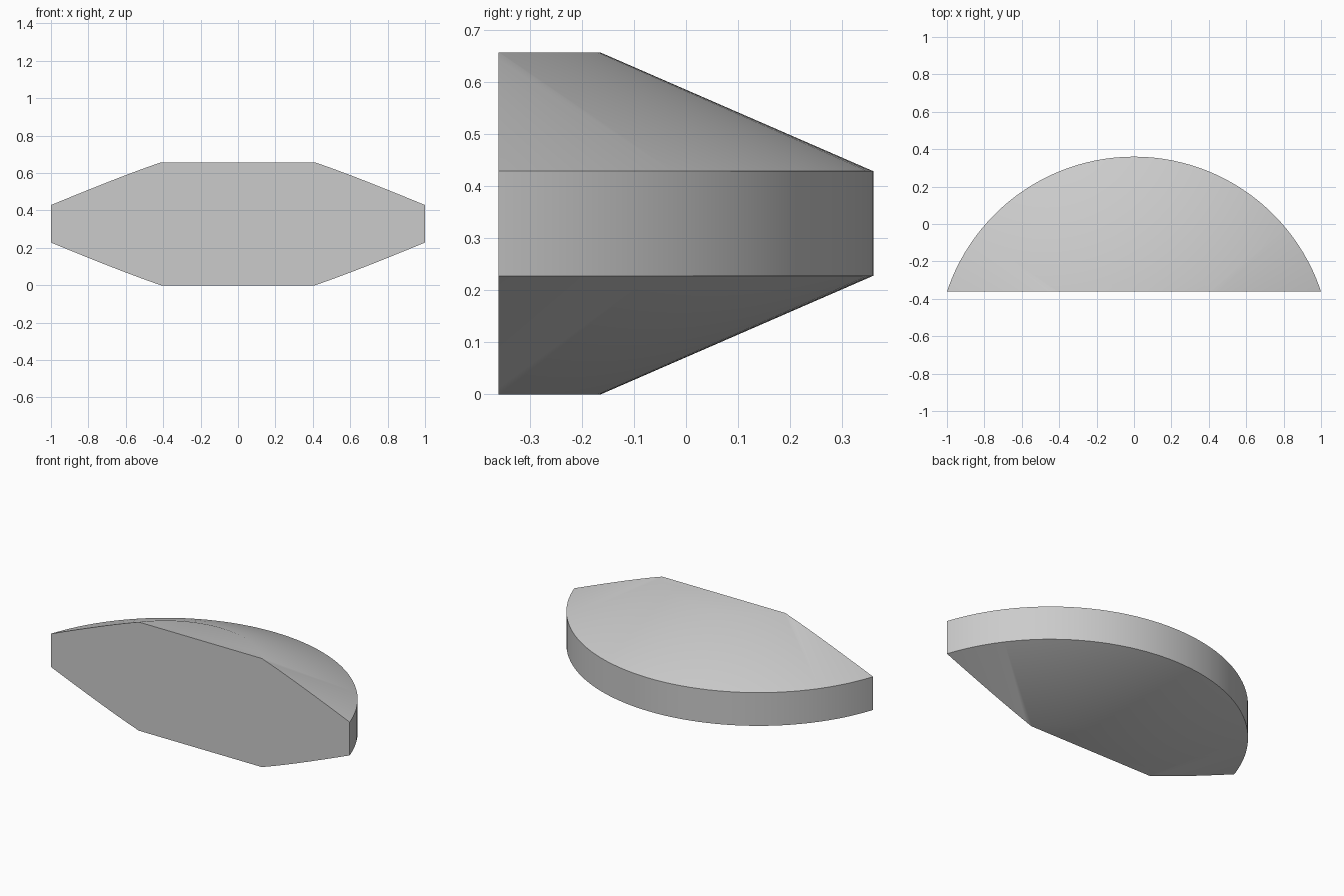
import bpy
import bmesh
import math
from mathutils import Matrix, Vector

cube = bpy.data.objects.get("Cube")
if cube:
    bpy.data.objects.remove(cube, do_unlink=True)

RIM_R, FLAT_R = 1.054, 0.53      # rim and flat cap radii
CUT_Y, AXIS_Y = -0.36, -0.694    # flat front plane and revolve axis
HEIGHT, RIM_LOW, RIM_HIGH = 0.657, 0.228, 0.429
SEGMENTS = 128

# Single grey finish
grey = bpy.data.materials.new("light_grey")
grey.use_nodes = True
colour = (0.6, 0.6, 0.6, 1.0)
grey.diffuse_color = colour
grey.node_tree.nodes["Principled BSDF"].inputs["Base Color"].default_value = colour

# Double bevelled disc: rings stacked around the axis
bm = bmesh.new()
profile = [(FLAT_R, 0), (RIM_R, RIM_LOW), (RIM_R, RIM_HIGH), (FLAT_R, HEIGHT)]
rings = []
for radius, z in profile:
    ring = []
    for i in range(SEGMENTS):
        a = math.tau * i / SEGMENTS
        ring.append(bm.verts.new((radius * math.cos(a), AXIS_Y + radius * math.sin(a), z)))
    rings.append(ring)
for low, high in zip(rings, rings[1:]):
    for i in range(SEGMENTS):
        j = (i + 1) % SEGMENTS
        bm.faces.new((low[i], low[j], high[j], high[i]))
bm.faces.new(rings[0][::-1])
bm.faces.new(rings[-1])

# Slice off the front to leave a circular segment with a flat face
cut = bmesh.ops.bisect_plane(
    bm, geom=bm.verts[:] + bm.edges[:] + bm.faces[:],
    plane_co=(0, CUT_Y, 0), plane_no=(0, -1, 0), clear_outer=True)
edges = [e for e in cut["geom_cut"] if isinstance(e, bmesh.types.BMEdge)]
bmesh.ops.contextual_create(bm, geom=edges)
bmesh.ops.recalc_face_normals(bm, faces=bm.faces[:])

mesh = bpy.data.meshes.new("bevelled_disc_segment")
bm.to_mesh(mesh)
bm.free()
mesh.materials.append(grey)
segment = bpy.data.objects.new("bevelled_disc_segment", mesh)
bpy.context.collection.objects.link(segment)

# Smooth the revolved surfaces while keeping the rim and cut crisp
bpy.ops.object.select_all(action="DESELECT")
segment.select_set(True)
bpy.context.view_layer.objects.active = segment
bpy.ops.object.shade_smooth_by_angle(angle=math.radians(30))
